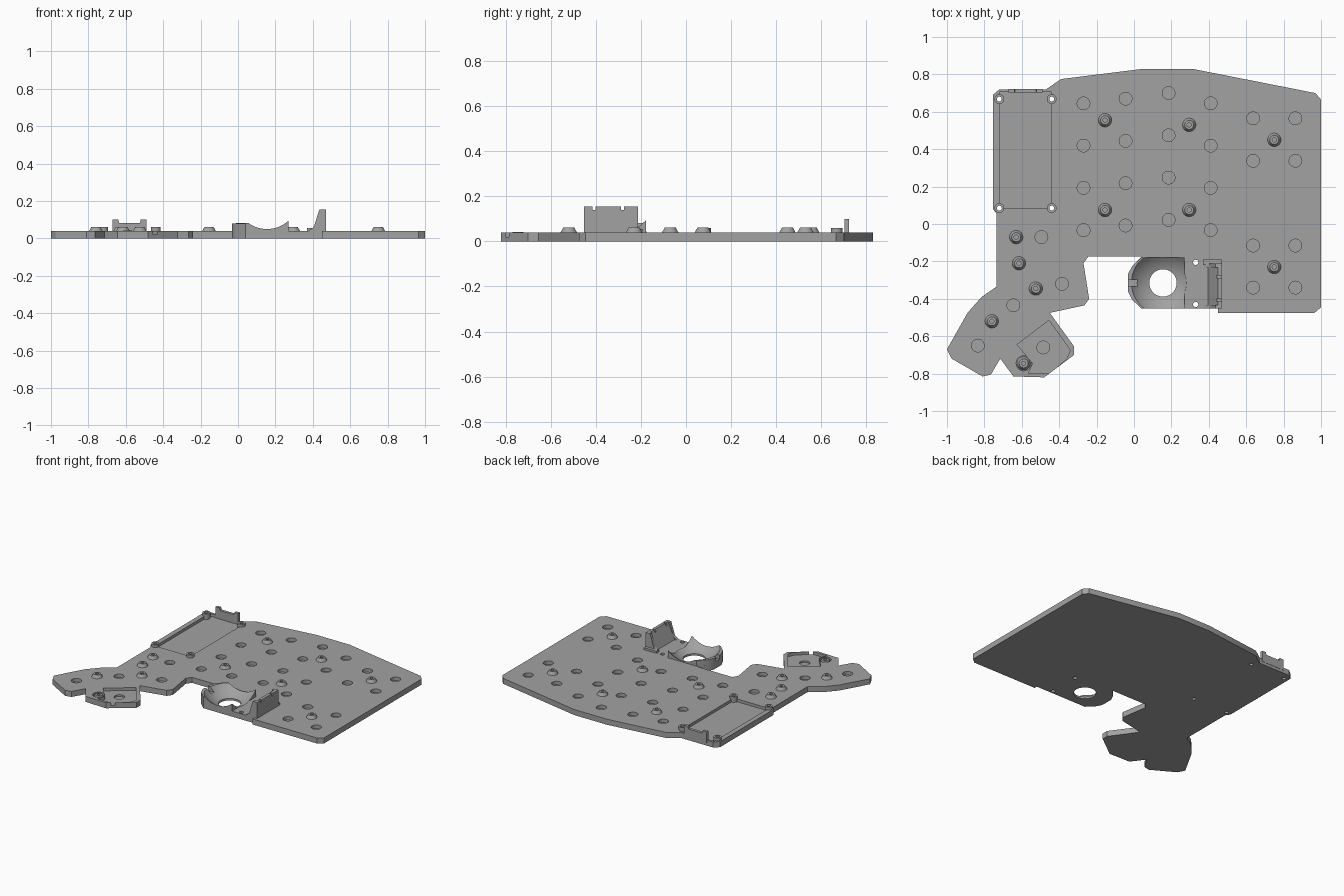
import bpy, bmesh, math
from mathutils import Vector

if "Cube" in bpy.data.objects:
    bpy.data.objects.remove(bpy.data.objects["Cube"])

grey = bpy.data.materials.new("plain grey")
grey.diffuse_color = (0.36, 0.36, 0.36, 1)
grey.use_nodes = True
grey.node_tree.nodes["Principled BSDF"].inputs["Base Color"].default_value = grey.diffuse_color
T = 0.04  # plate thickness


def make(name, bm):
    bmesh.ops.recalc_face_normals(bm, faces=bm.faces)
    me = bpy.data.meshes.new(name)
    bm.to_mesh(me)
    bm.free()
    ob = bpy.data.objects.new(name, me)
    bpy.context.collection.objects.link(ob)
    me.materials.append(grey)
    return ob


def prism(name, pts, z0, z1):
    """Extrude an outline in the xy plane upwards."""
    bm = bmesh.new()
    f = bm.faces.new([bm.verts.new((x, y, z0)) for x, y in pts])
    r = bmesh.ops.extrude_face_region(bm, geom=[f])
    bmesh.ops.translate(bm, vec=(0, 0, z1 - z0),
                        verts=[v for v in r["geom"] if isinstance(v, bmesh.types.BMVert)])
    return make(name, bm)


def side_prism(name, pts, y0, y1):
    """Extrude an outline in the xz plane backwards."""
    bm = bmesh.new()
    f = bm.faces.new([bm.verts.new((x, y0, z)) for x, z in pts])
    r = bmesh.ops.extrude_face_region(bm, geom=[f])
    bmesh.ops.translate(bm, vec=(0, y1 - y0, 0),
                        verts=[v for v in r["geom"] if isinstance(v, bmesh.types.BMVert)])
    return make(name, bm)


def box(name, x0, x1, y0, y1, z0, z1):
    return prism(name, [(x0, y0), (x1, y0), (x1, y1), (x0, y1)], z0, z1)


def rods(name, spots, r0, r1, z0, z1, n=32):
    """Upright cylinders or cones at every spot."""
    bm = bmesh.new()
    for x, y in spots:
        c = bmesh.ops.create_cone(bm, cap_ends=True, segments=n, radius1=r0, radius2=r1, depth=z1 - z0)
        bmesh.ops.translate(bm, verts=c["verts"], vec=(x, y, (z0 + z1) / 2))
    return make(name, bm)


def cut(ob, *cutters):
    for c in cutters:
        m = ob.modifiers.new("cut", "BOOLEAN")
        m.operation, m.solver, m.object = "DIFFERENCE", "EXACT", c
        bpy.context.view_layer.objects.active = ob
        bpy.ops.object.modifier_apply(modifier=m.name)
        bpy.data.objects.remove(c)


def smooth(ob):
    bpy.ops.object.select_all(action="DESELECT")
    ob.select_set(True)
    bpy.context.view_layer.objects.active = ob
    bpy.ops.object.shade_smooth_by_angle(angle=math.radians(30))


# Main plate
outline = [(-0.755, 0.69), (-0.72, 0.72), (-0.47, 0.72), (-0.39, 0.775), (0.05, 0.83), (0.31, 0.83),
           (0.97, 0.70), (1.0, 0.665), (1.0, -0.445), (0.965, -0.475), (0.45, -0.475), (0.45, -0.453),
           (0.04, -0.453), (-0.01, -0.405), (-0.033, -0.36), (-0.033, -0.27), (-0.01, -0.225),
           (0.04, -0.175), (-0.245, -0.175), (-0.27, -0.21), (-0.24, -0.40), (-0.265, -0.435),
           (-0.45, -0.475), (-0.32, -0.655), (-0.32, -0.70), (-0.48, -0.82), (-0.645, -0.815),
           (-0.715, -0.72), (-0.765, -0.805), (-0.81, -0.815), (-0.975, -0.72), (-1.0, -0.67),
           (-0.89, -0.475), (-0.815, -0.39), (-0.735, -0.335), (-0.735, 0.055), (-0.755, 0.08)]
plate = prism("plate", outline, 0, T)

# Blind round pockets in staggered columns and on the thumb arm
pockets = [(x, top - i * 0.226) for x, top in ((-0.27, 0.645), (-0.045, 0.67), (0.185, 0.70), (0.41, 0.645))
           for i in range(4)]
pockets += [(x, y) for x in (0.637, 0.863) for y in (0.565, 0.338, -0.115, -0.34)]
pockets += [(-0.495, -0.07), (-0.385, -0.32), (-0.645, -0.435), (-0.835, -0.65)]
thumb = (-0.485, -0.66)
corners = [(x, y) for x in (-0.72, -0.44) for y in (0.085, 0.668)]
ball = Vector((0.155, -0.315, 0.22))
side_holes = [(0.33, -0.205), (0.33, -0.43)]


def ball_cutter():
    bm = bmesh.new()
    bmesh.ops.create_uvsphere(bm, u_segments=64, v_segments=48, radius=0.219)
    bmesh.ops.translate(bm, verts=bm.verts, vec=ball)
    return make("ball_cutter", bm)


cut(plate,
    rods("c", pockets, 0.034, 0.034, 0.015, 0.1),
    box("c", -0.72, -0.44, 0.085, 0.705, 0.02, 0.1),
    prism("c", [(-0.455, -0.515), (-0.34, -0.675), (-0.36, -0.72), (-0.45, -0.80),
                (-0.565, -0.80), (-0.54, -0.745), (-0.625, -0.645)], 0.02, 0.1),
    rods("c", [thumb], 0.034, 0.034, 0.008, 0.1),
    rods("c", [(-0.59, -0.745)], 0.04, 0.04, 0.02, 0.1),
    rods("c", corners, 0.013, 0.013, -0.1, 0.1),
    rods("c", side_holes, 0.014, 0.014, -0.1, 0.1),
    rods("c", [ball.xy], 0.073, 0.073, -0.1, 0.1, 48),
    ball_cutter())
smooth(plate)

# Raised rings at the corners of the board bay
rings = rods("bay_rings", corners, 0.026, 0.026, 0.0, 0.06)
cut(rings, rods("c", corners, 0.013, 0.013, -0.1, 0.1))
smooth(rings)

# Tapered screw standoffs, the last one sunk into the thumb pocket
studs = [(-0.155, 0.555), (0.295, 0.53), (0.75, 0.45), (-0.155, 0.075), (0.295, 0.075), (0.75, -0.23),
         (-0.63, -0.07), (-0.615, -0.21), (-0.525, -0.345), (-0.76, -0.52)]
for name, spots, z in (("standoffs", studs, T), ("thumb_standoff", [(-0.59, -0.745)], 0.02)):
    ob = rods(name, spots, 0.037, 0.024, z - 0.002, z + 0.022)
    cut(ob, rods("c", spots, 0.011, 0.011, z, z + 0.1))
    smooth(ob)

# Socket wall for the ball with a dished opening
socket = prism("ball_socket", [(0.27, -0.453), (0.04, -0.453), (-0.01, -0.405), (-0.033, -0.36),
                               (-0.033, -0.27), (-0.01, -0.225), (0.04, -0.178), (0.27, -0.178)], 0.0, 0.081)
for v in socket.data.vertices:  # right end rises slightly
    if v.co.z > 0.05 and v.co.x > 0.2:
        v.co.z = 0.092
cut(socket, ball_cutter(),
    rods("c", [ball.xy], 0.073, 0.073, -0.1, 0.2, 48),
    box("c", -0.06, 0.02, -0.333, -0.297, 0.05, 0.2))
smooth(socket)

# Sloped bracket beside the socket: leaning panel between two ribs
panel = side_prism("bracket_panel", [(0.385, 0.02), (0.47, 0.02), (0.47, 0.155), (0.448, 0.155)], -0.453, -0.22)
cut(panel,
    box("c", 0.40, 0.5, -0.415, -0.402, 0.138, 0.3),
    box("c", 0.40, 0.5, -0.288, -0.275, 0.138, 0.3))
for i, y in enumerate((-0.453, -0.232)):
    side_prism(f"bracket_rib_{i + 1}", [(0.36, 0.03), (0.47, 0.03), (0.47, 0.155), (0.435, 0.155), (0.405, 0.06)],
               y, y + 0.02)
box("bracket_foot", 0.37, 0.47, -0.22, -0.19, 0.03, 0.055)

# Connector wall at the back of the board bay
side_prism("connector_wall", [(-0.67, 0.02), (-0.49, 0.02), (-0.49, 0.10), (-0.52, 0.10), (-0.525, 0.082),
                              (-0.635, 0.082), (-0.64, 0.10), (-0.67, 0.10)], 0.702, 0.722)
